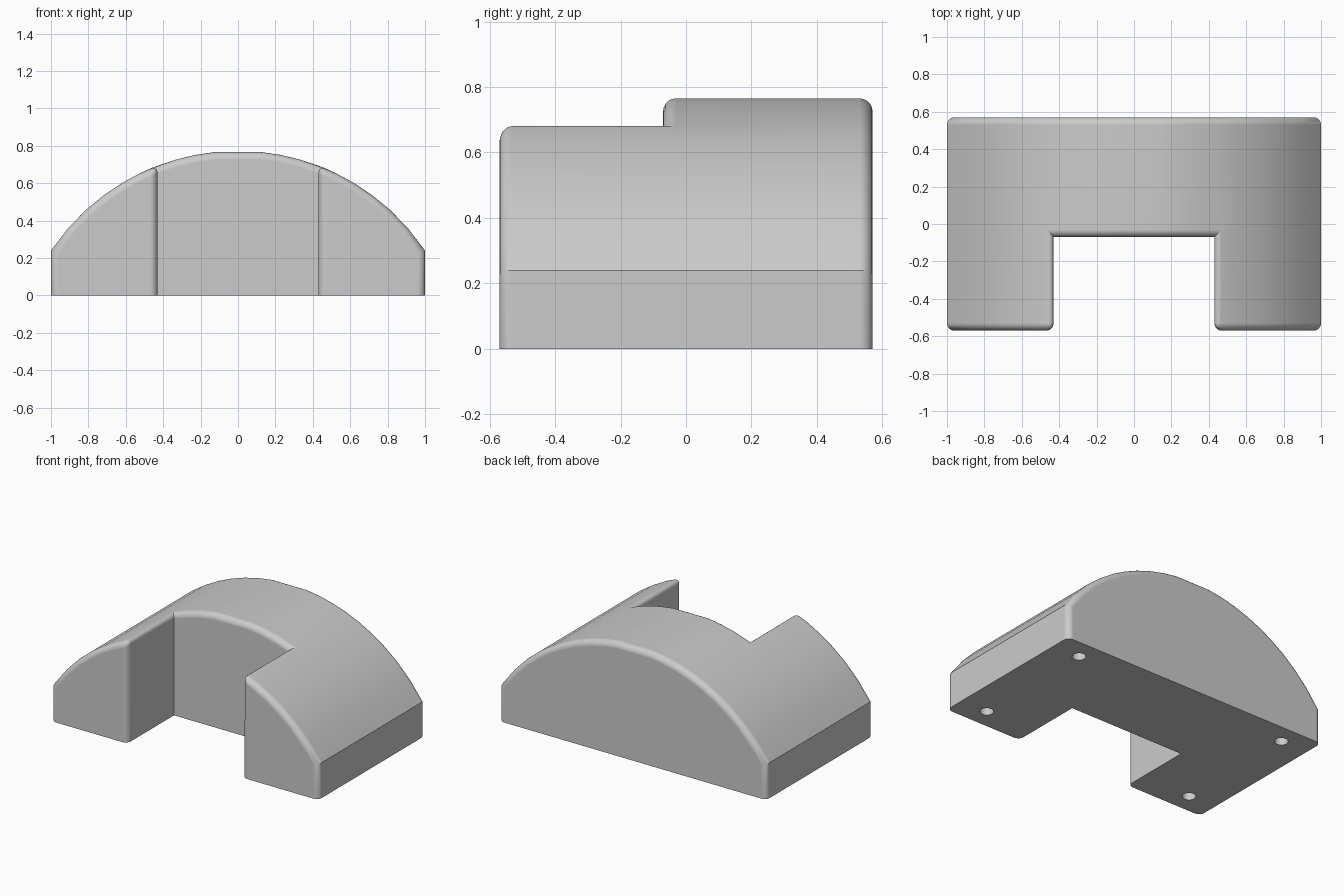
import bpy, bmesh, math
from mathutils import Matrix

cube = bpy.data.objects.get("Cube")
if cube:
    bpy.data.objects.remove(cube, do_unlink=True)

BACK, FRONT, NOTCH_Y, NOTCH_X = 0.57, -0.57, -0.07, 0.43
RADIUS, CENTRE_Z, TOP = 1.205, -0.4325, 0.766
BELOW = -0.3          # extra depth, trimmed off flat after rounding

grey = bpy.data.materials.new("light grey")
grey.use_nodes = True
grey.diffuse_color = (0.6, 0.6, 0.6, 1)
grey.node_tree.nodes["Principled BSDF"].inputs["Base Color"].default_value = (0.6, 0.6, 0.6, 1)


def make_object(name, bm):
    mesh = bpy.data.meshes.new(name)
    bmesh.ops.recalc_face_normals(bm, faces=bm.faces)
    bm.to_mesh(mesh)
    bm.free()
    mesh.materials.append(grey)
    obj = bpy.data.objects.new(name, mesh)
    bpy.context.collection.objects.link(obj)
    return obj


def arch_height(x):
    return min(TOP, CENTRE_Z + math.sqrt(RADIUS ** 2 - x * x))


def extrude(bm, faces, dy):
    result = bmesh.ops.extrude_face_region(bm, geom=faces)["geom"]
    verts = [g for g in result if isinstance(g, bmesh.types.BMVert)]
    bmesh.ops.translate(bm, verts=verts, vec=(0, dy, 0))
    return [g for g in result if isinstance(g, bmesh.types.BMFace)]


# Arched block: columns under the arc, pulled forward, then the two legs further
half = [0.13, 0.23, 0.33] + [NOTCH_X + i * (1 - NOTCH_X) / 6 for i in range(7)]
xs = [-x for x in reversed(half)] + half
bm = bmesh.new()
low = [bm.verts.new((x, BACK, BELOW)) for x in xs]
high = [bm.verts.new((x, BACK, arch_height(x))) for x in xs]
columns = [bm.faces.new((low[i], low[i + 1], high[i + 1], high[i]))
           for i in range(len(xs) - 1)]
front_faces = extrude(bm, columns, NOTCH_Y - BACK)
legs = [f for f in front_faces if abs(f.calc_center_median().x) > NOTCH_X]
extrude(bm, legs, FRONT - NOTCH_Y)
bmesh.ops.recalc_face_normals(bm, faces=bm.faces)
bmesh.ops.dissolve_limit(bm, angle_limit=0.01, verts=bm.verts, edges=bm.edges)
body = make_object("arched_block", bm)

# Rounded edges on the outline, corners and notch
bevel = body.modifiers.new("rounding", 'BEVEL')
bevel.width = 0.04
bevel.segments = 5
bevel.limit_method = 'ANGLE'
bevel.angle_limit = math.radians(50)
bevel.use_clamp_overlap = False

# Cutter that leaves a flat, sharp-edged base
bm = bmesh.new()
bmesh.ops.create_cube(bm, size=1, matrix=Matrix.Translation((0, 0, -0.5))
                      @ Matrix.Diagonal((3, 3, 1, 1)))
cutters = [make_object("base_cutter", bm)]

# Four blind screw holes in the base
bm = bmesh.new()
for x in (-0.8, 0.8):
    for y in (-0.435, 0.435):
        bmesh.ops.create_cone(bm, cap_ends=True, segments=32, radius1=0.042,
                              radius2=0.042, depth=0.4,
                              matrix=Matrix.Translation((x, y, 0)))
cutters.append(make_object("hole_cutter", bm))

for cutter in cutters:
    cutter.hide_render = True
    cut = body.modifiers.new(cutter.name, 'BOOLEAN')
    cut.operation = 'DIFFERENCE'
    cut.solver = 'EXACT'
    cut.object = cutter

bpy.ops.object.select_all(action='DESELECT')
body.select_set(True)
bpy.context.view_layer.objects.active = body
for modifier in list(body.modifiers):
    bpy.ops.object.modifier_apply(modifier=modifier.name)
for cutter in cutters:
    bpy.data.objects.remove(cutter, do_unlink=True)

# Smooth curves with crisp base and side creases
bpy.ops.object.shade_smooth_by_angle(angle=math.radians(28))
normals = body.modifiers.new("even_shading", 'WEIGHTED_NORMAL')
normals.keep_sharp = True
